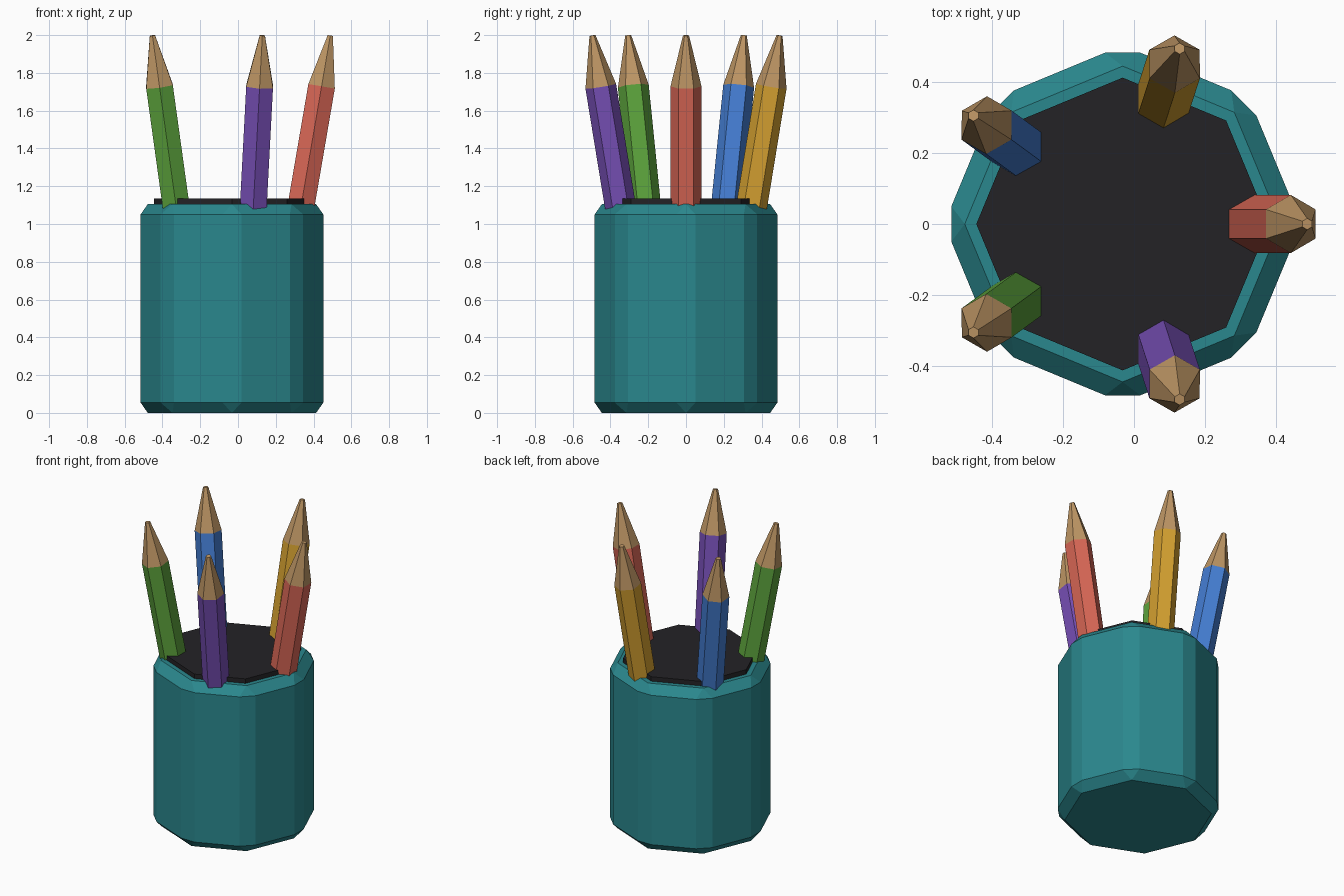
import bpy
from math import cos, sin, tan, radians
from mathutils import Euler, Vector

if "Cube" in bpy.data.objects:
    bpy.data.objects.remove(bpy.data.objects["Cube"])

CX = -0.032      # pot axis in x
TILT = 0.17      # outward lean of the pencils


def material(name, rgb):
    """Material from 0-255 display colour, converted to linear."""
    m = bpy.data.materials.new(name)
    m.diffuse_color = [(c / 255) ** 2.2 for c in rgb] + [1]
    m.use_nodes = True
    m.node_tree.nodes["Principled BSDF"].inputs["Base Color"].default_value = m.diffuse_color
    return m


def prism(name, sides, r1, r2, depth, loc, rot, mat):
    bpy.ops.mesh.primitive_cone_add(vertices=sides, radius1=r1, radius2=r2,
                                    depth=depth, location=loc, rotation=rot)
    ob = bpy.context.object
    ob.name = name
    ob.data.materials.append(mat)
    return ob


# Octagonal pot with all edges chamfered
cup = prism("cup", 8, 0.504, 0.504, 1.105, (CX, 0, 0.5525), (0, 0, 0),
            material("teal", (46, 134, 140)))
bevel = cup.modifiers.new("chamfer", 'BEVEL')
bevel.width = 0.054
bevel.segments = 1
bevel.limit_method = 'ANGLE'
bevel.angle_limit = radians(30)

# Dark disc suggesting the inside of the pot
prism("cup_opening", 8, 0.413, 0.413, 0.06, (CX, 0, 1.105), (0, 0, 0),
      material("dark", (40, 39, 42)))

# Five hexagonal pencils leaning outwards
wood = material("wood", (188, 148, 100))
colours = [("red", (217, 103, 87)), ("yellow", (212, 160, 52)),
           ("blue", (70, 125, 210)), ("green", (92, 160, 62)),
           ("purple", (118, 80, 180))]
BODY, TIP = 1.0, 0.273
for i, (colour, rgb) in enumerate(colours):
    a = radians(72 * i)
    rot = Euler((-TILT * sin(a), TILT * cos(a), 0))
    axis = rot.to_matrix() @ Vector((0, 0, 1))
    # joint between painted body and sharpened tip
    joint = Vector((CX + 0.4745 * cos(a), 0.4745 * sin(a), 1.729))
    prism(colour + "_pencil_body", 6, 0.082, 0.082, BODY,
          joint - axis * BODY / 2, rot, material(colour, rgb))
    prism(colour + "_pencil_tip", 6, 0.082, 0.016, TIP,
          joint + axis * TIP / 2, rot, wood)
